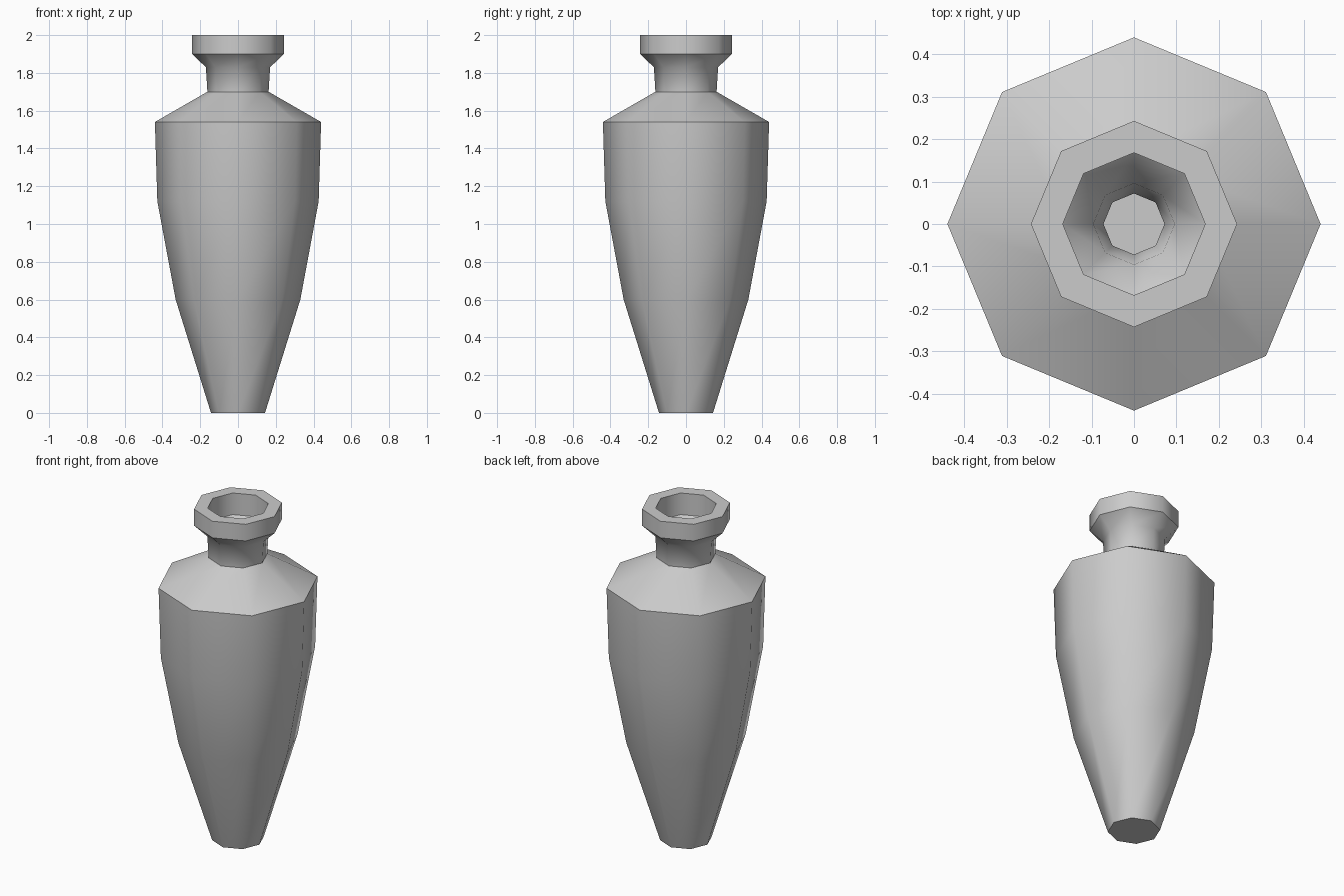
import bpy, bmesh, math

if "Cube" in bpy.data.objects:
    bpy.data.objects.remove(bpy.data.objects["Cube"])

SIDES = 8

# (radius, height, crease) going up the outside, over the rim and down the inside
PROFILE = [
    (0.143, 0.00, True), (0.33, 0.60, False), (0.427, 1.12, False),
    (0.44, 1.54, True), (0.162, 1.70, True), (0.17, 1.83, False),
    (0.243, 1.90, True), (0.243, 2.00, True),
    (0.168, 2.00, True), (0.168, 1.87, True), (0.096, 1.80, False),
    (0.072, 1.66, True), (0.365, 1.50, True), (0.352, 1.13, False),
    (0.26, 0.63, False), (0.085, 0.07, True),
]

bm = bmesh.new()

# Eight-sided rings with a corner on each axis
rings = []
for r, z, _ in PROFILE:
    rings.append([bm.verts.new((r * math.cos(2 * math.pi * i / SIDES),
                                r * math.sin(2 * math.pi * i / SIDES), z))
                  for i in range(SIDES)])

# Outer and inner walls
for a, b in zip(rings, rings[1:]):
    for i in range(SIDES):
        j = (i + 1) % SIDES
        bm.faces.new((a[i], a[j], b[j], b[i]))

# Underside and inside floor
bm.faces.new(rings[0][::-1])
bm.faces.new(rings[-1])

# Smooth around the body, sharp at the creased rings
for f in bm.faces:
    f.smooth = True
for ring, (_, _, crease) in zip(rings, PROFILE):
    if crease:
        for i in range(SIDES):
            bm.edges.get((ring[i], ring[(i + 1) % SIDES])).smooth = False

mesh = bpy.data.meshes.new("vase")
bm.to_mesh(mesh)
bm.free()
vase = bpy.data.objects.new("vase", mesh)
bpy.context.collection.objects.link(vase)
